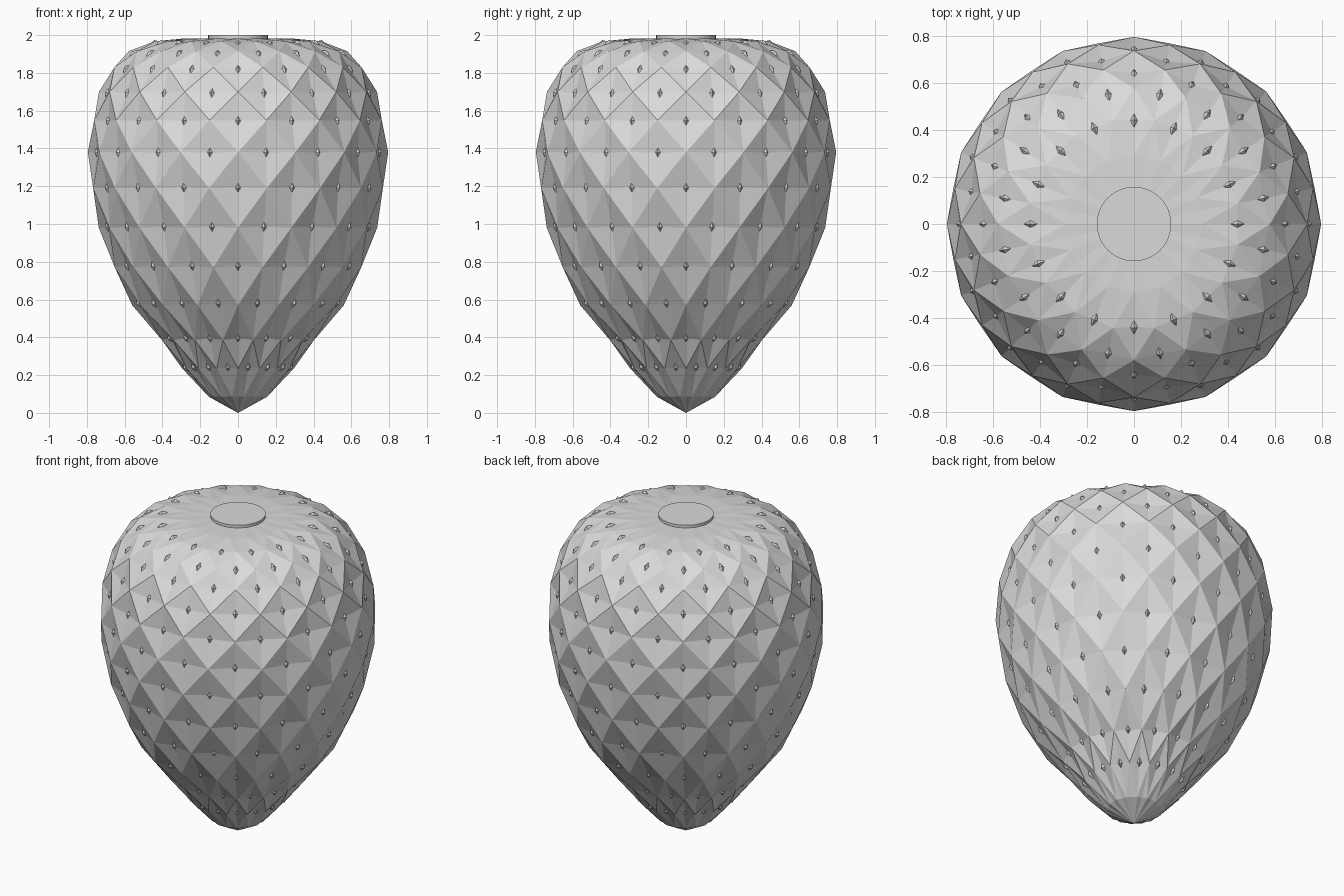
import bpy, bmesh, math
from mathutils import Vector, Matrix

if "Cube" in bpy.data.objects:
    bpy.data.objects.remove(bpy.data.objects["Cube"])

SIDES = 16
# ring profile from the tip up: (radius, height, dimple depth)
RINGS = [(0.157, 0.085, 0.004), (0.295, 0.235, 0.012), (0.41, 0.385, 0.018),
         (0.56, 0.57, 0.02), (0.665, 0.77, 0.02), (0.737, 0.98, 0.02),
         (0.782, 1.19, 0.02), (0.795, 1.38, 0.02), (0.776, 1.55, 0.02),
         (0.736, 1.70, 0.02), (0.667, 1.83, 0.018), (0.578, 1.915, 0.014),
         (0.45, 1.967, 0.009), (0.29, 1.982, 0.002)]

grey = bpy.data.materials.new("matte_grey")
grey.diffuse_color = (0.7, 0.7, 0.7, 1)
grey.use_nodes = True
grey.node_tree.nodes["Principled BSDF"].inputs["Base Color"].default_value = grey.diffuse_color


def finish(bm, name):
    bmesh.ops.recalc_face_normals(bm, faces=bm.faces)
    mesh = bpy.data.meshes.new(name)
    bm.to_mesh(mesh)
    bm.free()
    mesh.materials.append(grey)
    obj = bpy.data.objects.new(name, mesh)
    bpy.context.collection.objects.link(obj)
    return obj


# fruit body: staggered rings, each diamond cell dimpled at its centre
body = bmesh.new()
tip = body.verts.new((0, 0, 0))
crown = body.verts.new((0, 0, 1.985))
rings = []
for i, (r, z, d) in enumerate(RINGS):
    off = 0.5 if i % 2 == 0 else 0.0
    rings.append([body.verts.new((r * math.cos((j + off) * math.tau / SIDES),
                                  r * math.sin((j + off) * math.tau / SIDES), z))
                  for j in range(SIDES)])

seed_frames = []
for i, (r, z, depth) in enumerate(RINGS):
    for j in range(SIDES):
        k = (j + 1) % SIDES if i % 2 == 0 else j
        left, right = rings[i][j], rings[i][(j + 1) % SIDES]
        low = rings[i - 1][k] if i > 0 else tip
        high = rings[i + 1][k] if i < len(RINGS) - 1 else crown
        across = (right.co - left.co).normalized()
        along = (high.co - low.co).normalized()
        normal = across.cross(along).normalized()
        spot = (left.co + right.co) / 2 - normal * depth
        pit = body.verts.new(spot)
        for a, b in ((low, right), (right, high), (high, left), (left, low)):
            body.faces.new((pit, a, b))
        if 0 < i < len(RINGS) - 1:
            seed_frames.append((spot, across, along, normal))
finish(body, "fruit_body")

# seeds: small long octahedra half sunk in the dimples
seeds = bmesh.new()
for spot, across, along, normal in seed_frames:
    ring = [seeds.verts.new(spot + v) for v in
            (across * 0.016, along * 0.03, -across * 0.016, -along * 0.03)]
    outer = seeds.verts.new(spot + normal * 0.016)
    inner = seeds.verts.new(spot - normal * 0.016)
    for n in range(4):
        a, b = ring[n], ring[(n + 1) % 4]
        seeds.faces.new((a, b, outer))
        seeds.faces.new((b, a, inner))
finish(seeds, "seeds")

# round stem disc on top
disc = bmesh.new()
bmesh.ops.create_cone(disc, cap_ends=True, segments=48, radius1=0.158, radius2=0.158,
                      depth=0.03, matrix=Matrix.Translation(Vector((0, 0, 1.985))))
finish(disc, "stem_disc")
